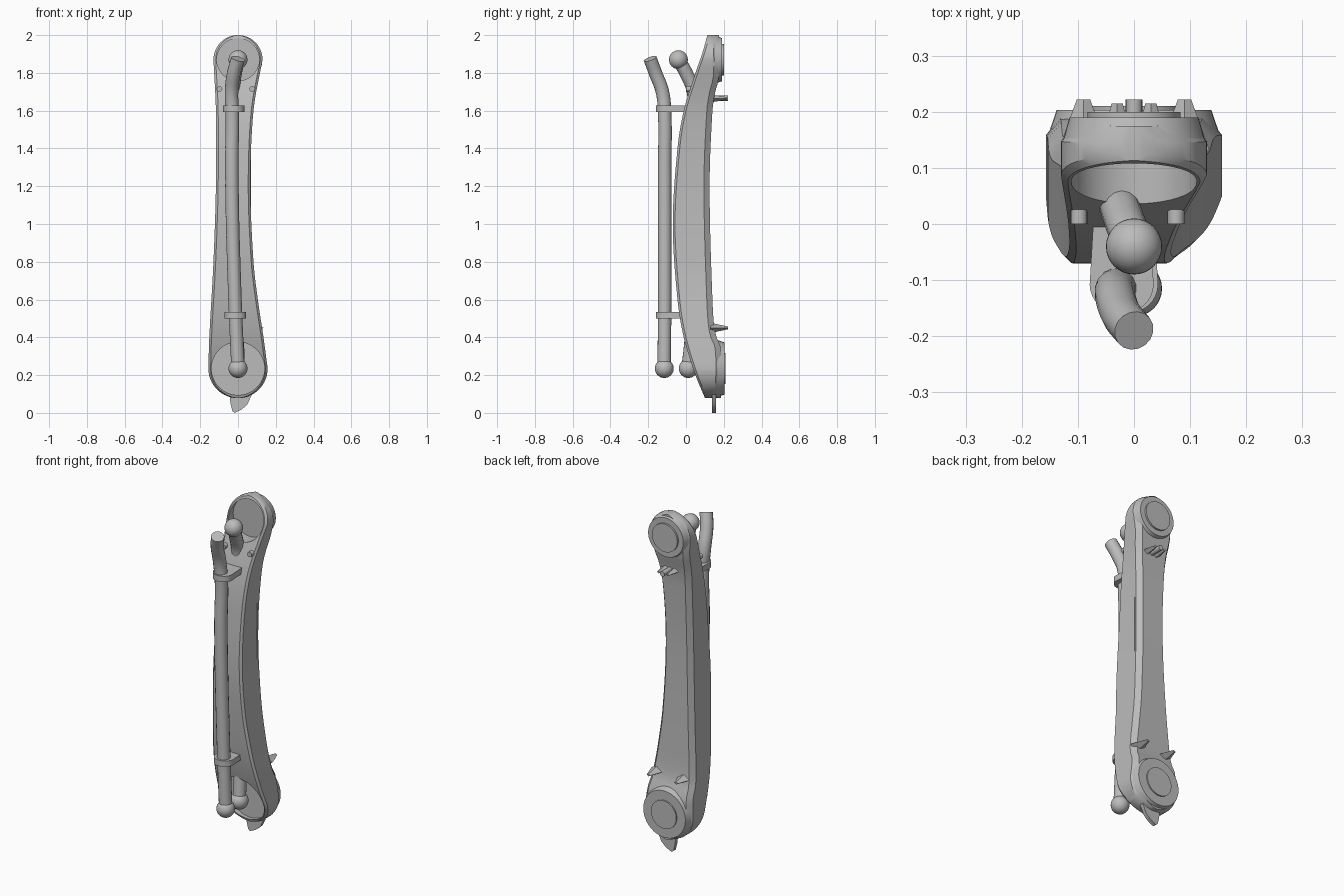
import bpy, bmesh, math
from mathutils import Vector

if "Cube" in bpy.data.objects:
    bpy.data.objects.remove(bpy.data.objects["Cube"], do_unlink=True)

grey = bpy.data.materials.new("plain grey")
grey.use_nodes = True
grey.diffuse_color = (0.5, 0.5, 0.5, 1)
grey.node_tree.nodes["Principled BSDF"].inputs["Base Color"].default_value = grey.diffuse_color

LOW, HIGH = 0.235, 1.87          # joint centre heights
LOW_R, HIGH_R = 0.157, 0.13      # joint outline radii


def finish(ob, name, angle=30):
    ob.name = name
    ob.data.materials.clear()
    ob.data.materials.append(grey)
    if ob.type == 'MESH':
        bpy.ops.object.select_all(action='DESELECT')
        ob.select_set(True)
        bpy.context.view_layer.objects.active = ob
        bpy.ops.object.shade_smooth_by_angle(angle=math.radians(angle))
    return ob


def add_mesh(name, bm):
    bmesh.ops.recalc_face_normals(bm, faces=bm.faces)
    mesh = bpy.data.meshes.new(name)
    bm.to_mesh(mesh)
    bm.free()
    ob = bpy.data.objects.new(name, mesh)
    bpy.context.collection.objects.link(ob)
    return finish(ob, name)


def cone_y(name, x, z, y0, y1, r0, r1, sides=48):
    """Round part whose axis runs front to back."""
    bpy.ops.mesh.primitive_cone_add(vertices=sides, radius1=r0, radius2=r1, depth=y1 - y0,
                                    location=(x, (y0 + y1) / 2, z), rotation=(-math.pi / 2, 0, 0))
    return finish(bpy.context.object, name)


def prism(name, points, offset):
    """Flat outline pushed along an offset."""
    bm = bmesh.new()
    face = bm.faces.new([bm.verts.new(p) for p in points])
    new = bmesh.ops.extrude_face_region(bm, geom=[face])["geom"]
    bmesh.ops.translate(bm, vec=offset, verts=[v for v in new if isinstance(v, bmesh.types.BMVert)])
    return add_mesh(name, bm)


def tube(name, points, radius):
    curve = bpy.data.curves.new(name, 'CURVE')
    curve.dimensions = '3D'
    curve.bevel_depth = radius
    curve.bevel_resolution = 6
    curve.use_fill_caps = True
    spline = curve.splines.new('BEZIER')
    spline.bezier_points.add(len(points) - 1)
    for bp, p in zip(spline.bezier_points, points):
        bp.co = p
        bp.handle_left_type = bp.handle_right_type = 'AUTO'
    ob = bpy.data.objects.new(name, curve)
    bpy.context.collection.objects.link(ob)
    return finish(ob, name)


def ball(name, pos, radius=0.05):
    bpy.ops.mesh.primitive_uv_sphere_add(segments=32, ring_count=16, radius=radius, location=pos)
    return finish(bpy.context.object, name)


def sample(table, z):
    """Smooth cubic interpolation through (height, value) pairs."""
    z = min(max(z, table[0][0]), table[-1][0])
    i = next(k for k in range(len(table) - 1) if z <= table[k + 1][0])

    def slope(k):
        a, b = table[max(k - 1, 0)], table[min(k + 1, len(table) - 1)]
        return (b[1] - a[1]) / (b[0] - a[0])
    (z0, v0), (z1, v1) = table[i], table[i + 1]
    h = z1 - z0
    t = (z - z0) / h
    s = t * t * (3 - 2 * t)
    return v0 + (v1 - v0) * s + h * t * (1 - t) * ((1 - t) * slope(i) - t * slope(i + 1))


# Arm shell silhouettes
right_edge = [(LOW, -.157), (.4, -.152), (.8, -.13), (1.2, -.117), (1.6, -.117), (HIGH, -.13)]
left_edge = [(LOW, .157), (.4, .135), (.6, .105), (.8, .082), (1.2, .066), (1.6, .082), (HIGH, .13)]
front_edge = [(.08, .1), (.2, .05), (.4, -.012), (.6, -.045), (1, -.07), (1.4, -.045),
              (1.6, -.012), (1.8, .05), (1.9, .085), (2, .113)]
back_edge = [(.08, .185), (.34, .185), (.42, .155), (.6, .14), (1.2, .125),
             (1.6, .14), (1.7, .155), (1.78, .175), (2, .175)]


def section(z):
    if z < LOW:
        w = math.sqrt(max(LOW_R ** 2 - (LOW - z) ** 2, 0))
        x0, x1 = -w, w
    elif z > HIGH:
        w = math.sqrt(max(HIGH_R ** 2 - (z - HIGH) ** 2, 0))
        x0, x1 = -w, w
    else:
        x0, x1 = sample(right_edge, z), sample(left_edge, z)
    y0, y1 = sample(front_edge, z), sample(back_edge, z)
    f, b = min(.012, (x1 - x0) * .2), min(.03, (x1 - x0) * .3)
    return [(x0 + f, y0, z), (x1 - f, y0, z), (x1, y0 + f, z), (x1, y1 - b, z),
            (x1 - b * .8, y1, z), (x0 + b * .8, y1, z), (x0, y1 - b, z), (x0, y0 + f, z)]


# Arm shell: lofted sections, rounded at both joints
arc = [math.radians(a) for a in range(6, 90, 7)]
heights = [LOW - LOW_R * math.cos(a) for a in arc]
heights += [LOW + (HIGH - LOW) * i / 40 for i in range(41)]
heights += [HIGH + HIGH_R * math.cos(a) for a in reversed(arc)]
bm = bmesh.new()
rings = [[bm.verts.new(p) for p in section(z)] for z in heights]
for a, b in zip(rings, rings[1:]):
    for i in range(8):
        j = (i + 1) % 8
        bm.faces.new((a[i], a[j], b[j], b[i]))
bm.faces.new(rings[0])
bm.faces.new(rings[-1])
shell = add_mesh("arm_shell", bm)

# Round joint sockets cut into the front
for z, r in ((LOW, .14), (HIGH, .112)):
    cutter = cone_y("socket_cutter", 0, z, -.5, .115, r, r, 64)
    cutter.hide_render = True
    mod = shell.modifiers.new("socket", 'BOOLEAN')
    mod.operation = 'DIFFERENCE'
    mod.solver = 'EXACT'
    mod.object = cutter
    bpy.context.view_layer.objects.active = shell
    bpy.ops.object.modifier_apply(modifier=mod.name)
    bpy.data.objects.remove(cutter, do_unlink=True)
finish(shell, "arm_shell")

# Joint bosses and pads on the back
cone_y("lower_boss", 0, LOW, .15, .203, .156, .138)
cone_y("lower_pad", 0, LOW, .2, .21, .083, .083)
cone_y("upper_boss", 0, HIGH, .14, .19, .129, .115)
cone_y("upper_pad", 0, HIGH, .185, .2, .083, .083)

# Inner cable through the shell, with a ball at each end
inner = [(0, -.04, 1.87), (-.015, 0, 1.8), (-.028, .04, 1.7), (-.02, .04, 1), (-.005, .03, .42), (0, .012, .235)]
tube("inner_cable", inner, .036)
ball("inner_ball_top", inner[0])
ball("inner_ball_bottom", inner[-1])

# Outer cable with a bent open end and a bottom ball
outer = [(0, -.19, 1.875), (-.022, -.162, 1.8), (-.034, -.125, 1.7), (-.03, -.113, 1.58),
         (-.033, -.113, 1.3), (-.016, -.113, .6), (0, -.115, .235)]
tube("outer_cable", outer, .036)
ball("outer_ball", outer[-1])

# U-shaped cable clamps
for name, x, z, depth in (("upper_clamp", -.022, 1.592, .01), ("lower_clamp", -.014, .5, .01)):
    bow = [(x + .057 * math.cos(a), -.108 + .052 * math.sin(a), z)
           for a in (math.pi + math.pi * i / 16 for i in range(17))]
    prism(name, bow + [(x + .05, depth, z), (x - .05, depth, z)], Vector((0, 0, .035)))

# Bottom fin
fin = [(-.045, .1), (-.04, .05), (-.03, .01), (-.018, 0), (.02, .018), (.05, .045), (.075, .1)]
prism("bottom_fin", [(x, .138, z) for x, z in fin], Vector((0, .022, 0)))

# Tapered guide lugs on the back
for side in (-1, 1):
    lug = cone_y("lower_lug", side * .09, .45, .13, .222, .045, .012, 4)
    lug.scale.y = .6
    lug = cone_y("upper_lug", side * .03, 1.665, .13, .215, .03, .01, 4)
    lug.scale.y = .7
cone_y("upper_peg", 0, 1.665, .13, .222, .015, .015, 16)

# Front bolts and side slot
for x in (-.098, .075):
    cone_y("front_bolt", x, 1.715, 0, .026, .015, .015, 16)
bpy.ops.mesh.primitive_cube_add(size=1, location=(.066, .085, 1.23))
bpy.context.object.scale = (.008, .008, .33)
finish(bpy.context.object, "side_slot")
